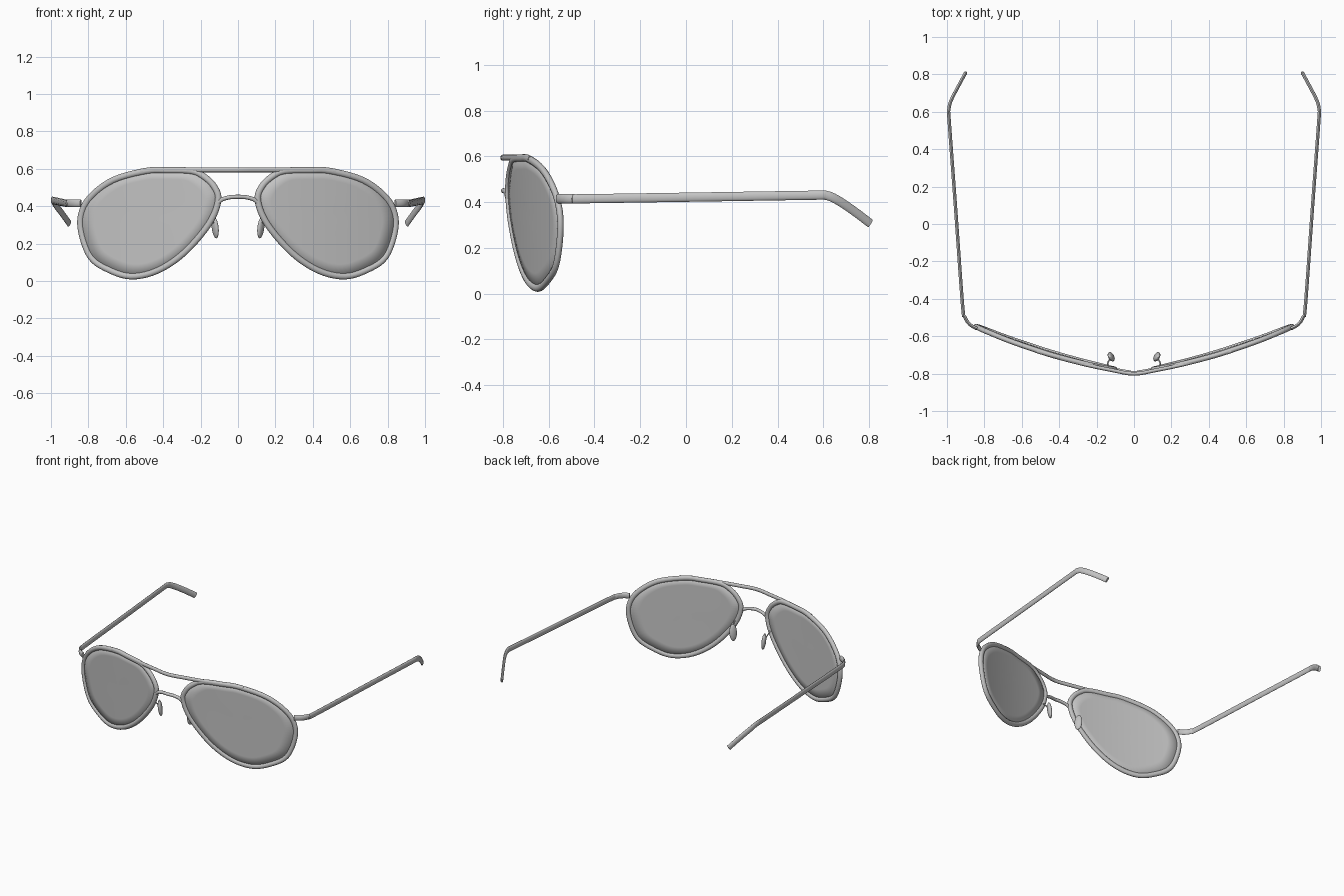
import bpy, bmesh, math
from mathutils import Vector

cube = bpy.data.objects.get("Cube")
if cube:
    bpy.data.objects.remove(cube)

grey = bpy.data.materials.new("plain grey")
grey.use_nodes = True
COLOUR = (0.55, 0.55, 0.55, 1)
grey.diffuse_color = COLOUR
grey.node_tree.nodes["Principled BSDF"].inputs["Base Color"].default_value = COLOUR


def wrap(x, z):
    """Depth of the face-hugging front surface."""
    a = abs(x)
    return -0.797 + 0.145 * a + 0.168 * a * a + 0.025 * (0.6 - z)


def smooth_path(points, steps, closed=False):
    """Catmull-Rom curve through the points."""
    pts = [Vector(p) for p in points]
    n = len(pts)
    pick = (lambda i: pts[i % n]) if closed else (lambda i: pts[max(0, min(n - 1, i))])
    out = []
    for i in range(n if closed else n - 1):
        a, b, c, d = (pick(i + k) for k in (-1, 0, 1, 2))
        for s in range(steps):
            t = s / steps
            out.append(0.5 * (2 * b + (c - a) * t + (2 * a - 5 * b + 4 * c - d) * t ** 2
                              + (3 * b - a - 3 * c + d) * t ** 3))
    if not closed:
        out.append(pts[-1])
    return out


def finish(bm, name):
    bmesh.ops.recalc_face_normals(bm, faces=bm.faces)
    mesh = bpy.data.meshes.new(name)
    bm.to_mesh(mesh)
    bm.free()
    mesh.materials.append(grey)
    obj = bpy.data.objects.new(name, mesh)
    bpy.context.collection.objects.link(obj)
    bpy.ops.object.select_all(action='DESELECT')
    obj.select_set(True)
    bpy.context.view_layer.objects.active = obj
    bpy.ops.object.shade_smooth_by_angle(angle=math.radians(40))
    return obj


def sweep(name, path, ref, r_ref, r_side, closed=False, sides=12):
    """Oval tube; r_ref is its radius along ref, r_side across it."""
    bm = bmesh.new()
    n = len(path)
    rings = []
    for i, p in enumerate(path):
        if closed:
            t = path[(i + 1) % n] - path[i - 1]
        else:
            t = path[min(i + 1, n - 1)] - path[max(i - 1, 0)]
        t.normalize()
        u = Vector(ref)
        u = (u - t * u.dot(t)).normalized()
        v = t.cross(u)
        angles = [math.tau * k / sides for k in range(sides)]
        rings.append([bm.verts.new(p + u * r_ref * math.cos(a) + v * r_side * math.sin(a))
                      for a in angles])
    for i in range(n if closed else n - 1):
        a, b = rings[i], rings[(i + 1) % n]
        for k in range(sides):
            j = (k + 1) % sides
            bm.faces.new((a[k], a[j], b[j], b[k]))
    if not closed:
        bm.faces.new(rings[0])
        bm.faces.new(rings[-1])
    return finish(bm, name)


def lens(name, outline):
    """Thin curved plate made of shrinking rings."""
    bm = bmesh.new()
    centre = sum(outline, Vector()) / len(outline)
    n = len(outline)
    rings = []
    for f in (1, 0.8, 0.6, 0.4, 0.2):
        ring = []
        for p in outline:
            q = centre.lerp(p, f)
            ring.append(bm.verts.new((q.x, wrap(q.x, q.z), q.z)))
        rings.append(ring)
    for a, b in zip(rings, rings[1:]):
        for k in range(n):
            j = (k + 1) % n
            bm.faces.new((a[k], a[j], b[j], b[k]))
    hub = bm.verts.new((centre.x, wrap(centre.x, centre.z), centre.z))
    for k in range(n):
        bm.faces.new((rings[-1][k], rings[-1][(k + 1) % n], hub))
    obj = finish(bm, name)
    plate = obj.modifiers.new("thickness", 'SOLIDIFY')
    plate.thickness = 0.01
    plate.offset = 0


# Teardrop rim outline as x, z on the left side
TEARDROP = [(0.25, 0.588), (0.38, 0.592), (0.49, 0.588), (0.665, 0.54), (0.787, 0.45),
            (0.838, 0.355), (0.835, 0.25), (0.785, 0.125), (0.69, 0.06), (0.57, 0.025),
            (0.43, 0.056), (0.287, 0.152), (0.156, 0.305), (0.106, 0.43),
            (0.128, 0.505), (0.185, 0.56)]

# Temple arm: hinge bend, long straight part, ear hook
ARM = [(0.84, -0.56, 0.415), (0.88, -0.535, 0.415), (0.905, -0.495, 0.415),
       (0.917, -0.43, 0.415), (0.955, 0.1, 0.423), (0.988, 0.55, 0.43),
       (0.99, 0.61, 0.43), (0.978, 0.66, 0.41), (0.94, 0.735, 0.36), (0.902, 0.805, 0.307)]

for side, s in (("left", 1), ("right", -1)):
    outline = smooth_path([(s * x, wrap(x, z), z) for x, z in TEARDROP], 5, True)
    sweep(side + "_rim", outline, (0, 1, 0), 0.014, 0.017, True)
    lens(side + "_lens", outline)
    arm = smooth_path([(s * x, y, z) for x, y, z in ARM], 4)
    sweep(side + "_arm", arm, (0, 0, 1), 0.02, 0.009)

    # Nose pad on a fine wire
    bm = bmesh.new()
    bmesh.ops.create_uvsphere(bm, u_segments=16, v_segments=10, radius=1)
    pad = finish(bm, side + "_nose_pad")
    pad.scale = (0.015, 0.027, 0.058)
    pad.location = (s * 0.122, -0.71, 0.285)
    pad.rotation_euler = (0, s * 0.12, s * -0.5)
    wire = smooth_path([(s * 0.13, wrap(0.13, 0.35), 0.35), (s * 0.14, -0.745, 0.34),
                        (s * 0.125, -0.715, 0.3)], 5)
    sweep(side + "_pad_wire", wire, (0, 0, 1), 0.004, 0.004, sides=8)

# Brow bar along the top of both rims
xs = [-0.52, -0.4, -0.25, -0.12, 0, 0.12, 0.25, 0.4, 0.52]
brow = [(x, wrap(x, 0.6) - 0.004, 0.594 - 0.05 * max(0, abs(x) - 0.4)) for x in xs]
sweep("brow_bar", smooth_path(brow, 4), (0, 0, 1), 0.013, 0.01)

# Arched bridge between the lenses
arch = [(-0.105, 0.42), (-0.08, 0.438), (-0.04, 0.448), (0, 0.45),
        (0.04, 0.448), (0.08, 0.438), (0.105, 0.42)]
bridge = [(x, wrap(x, z) - 0.004, z) for x, z in arch]
sweep("bridge", smooth_path(bridge, 4), (0, 0, 1), 0.011, 0.011)
